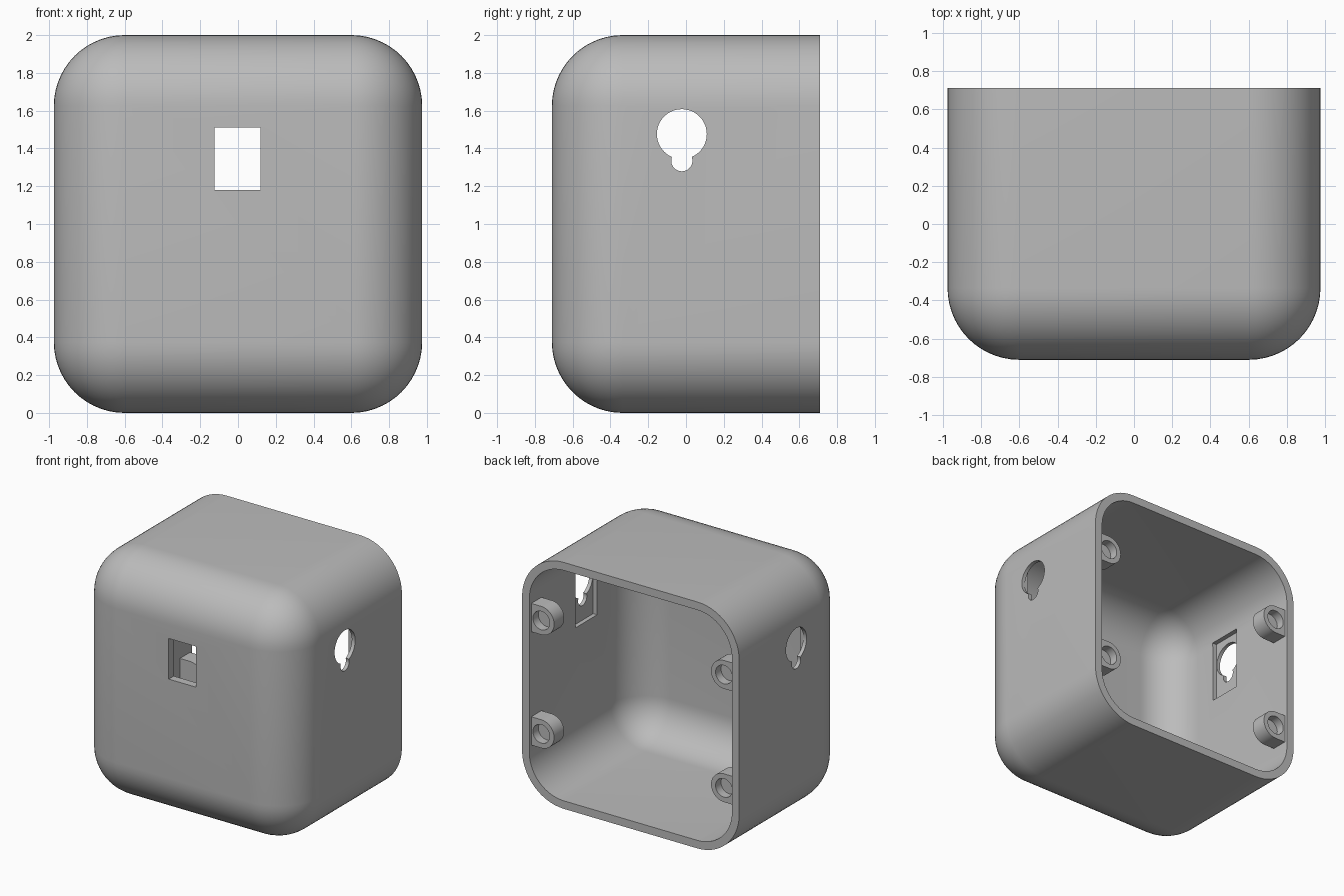
import bpy, bmesh, math
from mathutils import Matrix, Vector

cube = bpy.data.objects.get("Cube")
if cube:
    bpy.data.objects.remove(cube, do_unlink=True)

HX, HY, HZ = 0.975, 0.71, 1.0   # half sizes of the box
RADIUS, WALL = 0.375, 0.065

grey = bpy.data.materials.new("plain_grey")
grey.use_nodes = True
grey.diffuse_color = (0.5, 0.5, 0.5, 1)
grey.node_tree.nodes["Principled BSDF"].inputs["Base Color"].default_value = (0.5, 0.5, 0.5, 1)


def finish(bm, name):
    bmesh.ops.recalc_face_normals(bm, faces=bm.faces[:])
    mesh = bpy.data.meshes.new(name)
    bm.to_mesh(mesh)
    bm.free()
    mesh.materials.append(grey)
    obj = bpy.data.objects.new(name, mesh)
    bpy.context.collection.objects.link(obj)
    return obj


def activate(obj):
    bpy.ops.object.select_all(action='DESELECT')
    obj.select_set(True)
    bpy.context.view_layer.objects.active = obj


def block(name, low, high):
    bm = bmesh.new()
    bmesh.ops.create_cube(bm, size=1)
    low, high = Vector(low), Vector(high)
    for v in bm.verts:
        v.co = (low + high) / 2 + v.co * (high - low)
    return bm if name is None else finish(bm, name)


def rounded_block(name, inset, back):
    """Box with rounded edges, cut off flat at the back."""
    bm = block(None, (-HX + inset, -HY + inset, inset),
               (HX - inset, back + 1, 2 * HZ - inset))
    bmesh.ops.bevel(bm, geom=bm.edges[:], offset=RADIUS - inset, segments=14,
                    profile=0.5, affect='EDGES', clamp_overlap=False)
    bmesh.ops.bisect_plane(bm, geom=bm.verts[:] + bm.edges[:] + bm.faces[:],
                           plane_co=(0, back, 0), plane_no=(0, 1, 0), clear_outer=True)
    bmesh.ops.holes_fill(bm, edges=[e for e in bm.edges if e.is_boundary])
    return finish(bm, name)


def cylinder(name, centre, radius, depth, axis):
    bm = bmesh.new()
    turn = Matrix.Rotation(math.pi / 2, 4, 'Y' if axis == 'X' else 'X')
    bmesh.ops.create_cone(bm, cap_ends=True, segments=48, radius1=radius, radius2=radius,
                          depth=depth, matrix=Matrix.Translation(centre) @ turn)
    return finish(bm, name)


def cut(obj, cutter):
    mod = obj.modifiers.new("cut", 'BOOLEAN')
    mod.operation, mod.solver, mod.object = 'DIFFERENCE', 'EXACT', cutter
    cutter.hide_render = True
    activate(obj)
    bpy.ops.object.modifier_apply(modifier=mod.name)
    bpy.data.objects.remove(cutter, do_unlink=True)


def smooth(obj):
    activate(obj)
    bpy.ops.object.shade_smooth_by_angle(angle=math.radians(30))


# Hollow housing, open at the back
housing = rounded_block("housing", 0, HY)
cut(housing, rounded_block("cavity", WALL, HY + 0.2))

# Rectangular window in the front wall
cut(housing, block("window", (-0.125, -0.9, 1.18), (0.12, -0.5, 1.51)))

# Keyhole hangers in both side walls, each with a recess on the inside
for side in (-1, 1):
    xs = sorted((side * (HX - 0.03), side * (HX - 0.2)))
    cut(housing, block("recess", (xs[0], -0.16, 1.16), (xs[1], 0.12, 1.66)))
    for z, radius in ((1.476, 0.132), (1.335, 0.056)):
        cut(housing, cylinder("keyhole", (side * HX, -0.022, z), radius, 0.4, 'X'))
smooth(housing)

# Screw bosses: U-shaped lugs on the side walls just inside the back rim
BOSS_X, BOSS_R, BOSS_BACK, BOSS_LEN = 0.82, 0.115, HY - 0.025, 0.13


def screw_boss(name, side, z):
    bm = bmesh.new()
    outline = [(HX - 0.04, -BOSS_R)]
    for i in range(25):
        a = -math.pi / 2 - math.pi * i / 24
        outline.append((BOSS_X + BOSS_R * math.cos(a), BOSS_R * math.sin(a)))
    outline.append((HX - 0.04, BOSS_R))
    face = bm.faces.new([bm.verts.new((side * x, BOSS_BACK, z + dz)) for x, dz in outline])
    new = bmesh.ops.extrude_face_region(bm, geom=[face])["geom"]
    bmesh.ops.translate(bm, vec=(0, -BOSS_LEN, 0),
                        verts=[g for g in new if isinstance(g, bmesh.types.BMVert)])
    boss = finish(bm, name)
    # Blind socket for the screw
    cut(boss, cylinder("socket", (side * BOSS_X, BOSS_BACK, z), 0.075, 0.14, 'Y'))
    smooth(boss)


for side, side_name in ((1, "left"), (-1, "right")):
    for z, level in ((0.54, "lower"), (1.46, "upper")):
        screw_boss(f"{level}_{side_name}_screw_boss", side, z)
